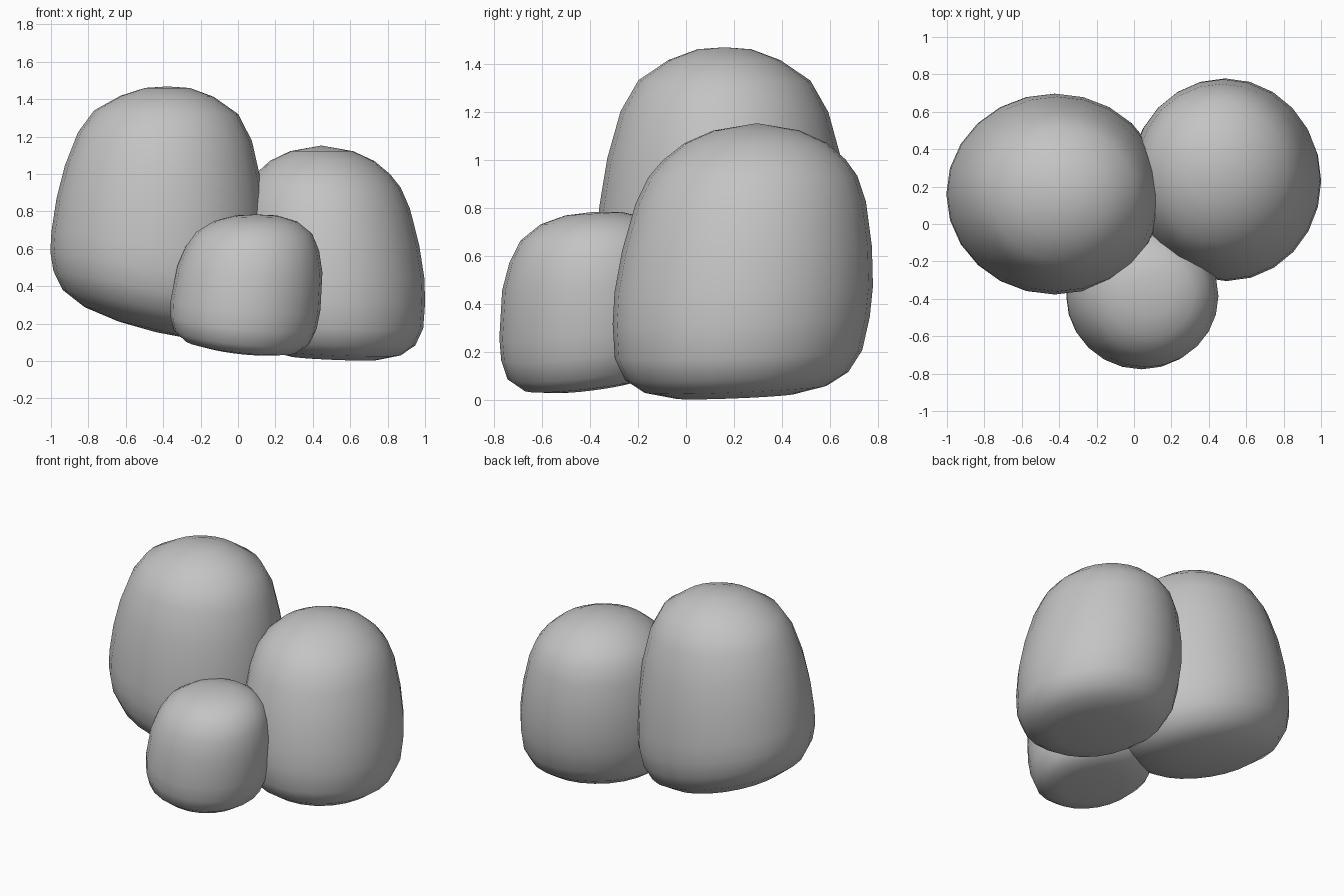
import bpy
import bmesh
from math import cos, sin, tau

cube = bpy.data.objects.get("Cube")
if cube:
    bpy.data.objects.remove(cube, do_unlink=True)

SIDES = 24

# One stone grey for everything
stone = bpy.data.materials.new("stone_grey")
stone.use_nodes = True
grey = (0.55, 0.55, 0.55, 1)
stone.diffuse_color = grey
bsdf = next(n for n in stone.node_tree.nodes if n.type == "BSDF_PRINCIPLED")
bsdf.inputs["Base Color"].default_value = grey
bsdf.inputs["Roughness"].default_value = 0.9


def boulder(name, centre, stretch, ends, profile, drift, base_slant, top_slant=(0, 0)):
    """Skin oval rings from a (radius, height) profile.

    drift moves the rings sideways with height; the slants tip the
    underside and the crown, blending from one to the other.
    """
    low, high = ends
    bm = bmesh.new()

    def point(radius, height, angle):
        t = (height - low) / (high - low)
        x = radius * stretch[0] * cos(angle)
        y = radius * stretch[1] * sin(angle)
        tip_x, tip_y = (b + (c - b) * t for b, c in zip(base_slant, top_slant))
        rise = height - (low + high) / 2
        return bm.verts.new((centre[0] + x + drift[0] * rise,
                             centre[1] + y + drift[1] * rise,
                             height + tip_x * x + tip_y * y))

    bottom, top = point(0, low, 0), point(0, high, 0)
    rings = [[point(r, h, tau * i / SIDES) for i in range(SIDES)]
             for r, h in profile]

    # Skin the rings and close both ends
    for i in range(SIDES):
        j = (i + 1) % SIDES
        bm.faces.new((bottom, rings[0][j], rings[0][i]))
        bm.faces.new((top, rings[-1][i], rings[-1][j]))
        for a, b in zip(rings, rings[1:]):
            bm.faces.new((a[i], a[j], b[j], b[i]))

    bmesh.ops.recalc_face_normals(bm, faces=bm.faces)
    for face in bm.faces:
        face.smooth = True
    mesh = bpy.data.meshes.new(name)
    bm.to_mesh(mesh)
    bm.free()
    mesh.materials.append(stone)
    obj = bpy.data.objects.new(name, mesh)
    bpy.context.collection.objects.link(obj)


# Tall boulder with a slanted underside
boulder("large_boulder", (-.41, .16), (1, .93), (.155, 1.468),
        [(.2, .165), (.38, .2), (.5, .27), (.555, .37), (.577, .48),
         (.577, .6), (.56, .8), (.525, 1), (.465, 1.2), (.385, 1.33),
         (.25, 1.415), (.12, 1.46)],
        drift=(.05, 0), base_slant=(-.24, -.02))

# Medium boulder with a pointed dome
boulder("medium_boulder", (.48, .25), (.945, 1), (.012, 1.152),
        [(.25, .016), (.38, .045), (.465, .1), (.515, .19), (.535, .33),
         (.538, .46), (.52, .63), (.48, .82), (.435, .93), (.38, 1),
         (.295, 1.07), (.178, 1.122)],
        drift=(-.06, .08), base_slant=(-.04, .04))

# Small boulder in front
boulder("small_boulder", (.055, -.385), (1, .98), (.058, .783),
        [(.2, .062), (.3, .08), (.365, .13), (.392, .21), (.4, .3),
         (.388, .49), (.357, .6), (.31, .685), (.225, .745), (.12, .775)],
        drift=(.12, 0), base_slant=(-.11, .13), top_slant=(0, .06))
